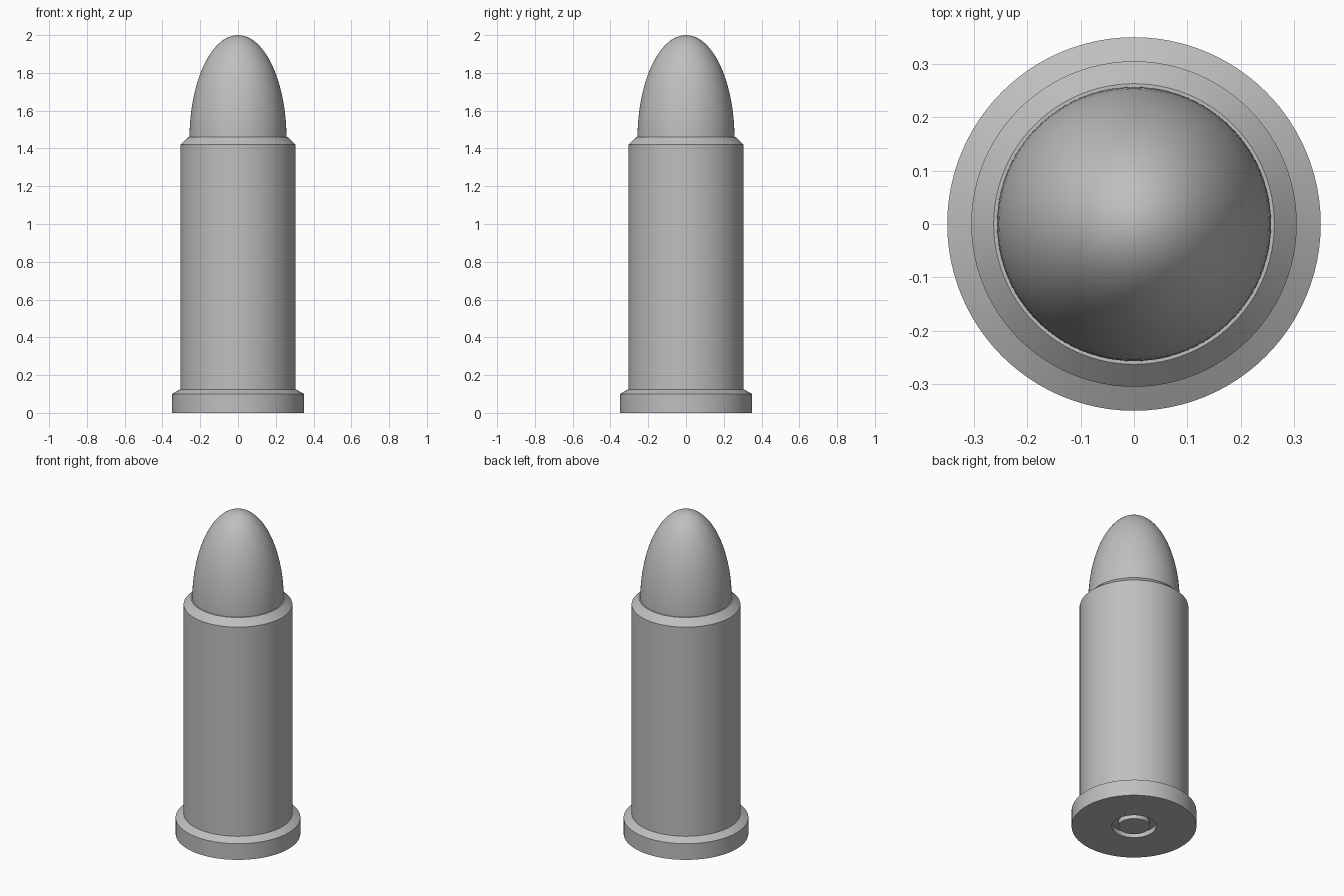
import bpy
import bmesh
from math import sin, cos, pi, radians

if "Cube" in bpy.data.objects:
    bpy.data.objects.remove(bpy.data.objects["Cube"], do_unlink=True)

SEGMENTS = 96

metal = bpy.data.materials.new("grey metal")
metal.use_nodes = True
GREY = (0.52, 0.52, 0.52, 1)
metal.diffuse_color = GREY
metal.node_tree.nodes["Principled BSDF"].inputs["Base Color"].default_value = GREY


def lathe(name, profile):
    """Spin a (radius, height) profile that starts and ends on the z axis."""
    bm = bmesh.new()
    verts = [bm.verts.new((r, 0, z)) for r, z in profile]
    edges = [bm.edges.new(pair) for pair in zip(verts, verts[1:])]
    bmesh.ops.spin(bm, geom=verts + edges, cent=(0, 0, 0), axis=(0, 0, 1),
                   angle=2 * pi, steps=SEGMENTS, use_duplicate=False)
    bmesh.ops.remove_doubles(bm, verts=bm.verts, dist=0.00005)
    bmesh.ops.recalc_face_normals(bm, faces=bm.faces)
    mesh = bpy.data.meshes.new(name)
    bm.to_mesh(mesh)
    bm.free()
    mesh.materials.append(metal)
    obj = bpy.data.objects.new(name, mesh)
    bpy.context.collection.objects.link(obj)
    bpy.ops.object.select_all(action='DESELECT')
    obj.select_set(True)
    bpy.context.view_layer.objects.active = obj
    bpy.ops.object.shade_smooth_by_angle(angle=radians(30))
    return obj


# Casing: primer disc, ring groove, rim, straight wall and chamfered mouth
lathe("casing", [
    (0, 0), (0.088, 0), (0.088, 0.03), (0.125, 0.03), (0.125, 0),
    (0.35, 0), (0.35, 0.10), (0.305, 0.125),
    (0.305, 1.42), (0.263, 1.46), (0.25, 1.46), (0.25, 1.40), (0, 1.40),
])

# Rounded nose: half ellipse on a short straight shank
RADIUS, SHOULDER, STEPS = 0.257, 1.45, 24
nose = [(0, 1.41), (RADIUS, 1.41)]
for i in range(STEPS):
    a = i / STEPS * pi / 2
    nose.append((RADIUS * cos(a), SHOULDER + (2 - SHOULDER) * sin(a)))
nose.append((0, 2))
lathe("nose", nose)
